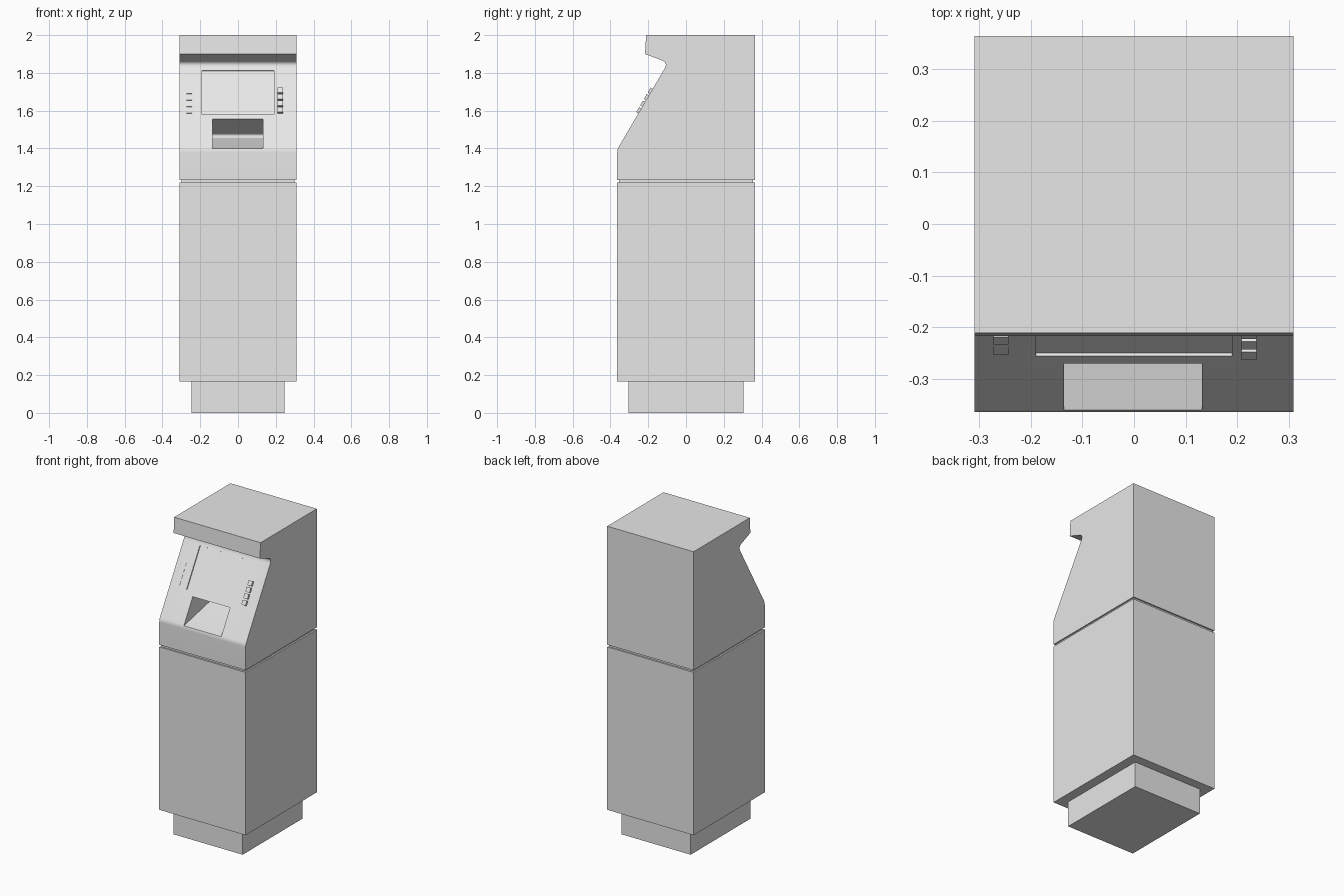
import bpy
import bmesh
from math import radians
from mathutils import Vector

cube = bpy.data.objects.get("Cube")
if cube:
    bpy.data.objects.remove(cube, do_unlink=True)

grey = bpy.data.materials.new("light grey")
grey.use_nodes = True
grey.diffuse_color = (0.8, 0.8, 0.8, 1)
grey.node_tree.nodes["Principled BSDF"].inputs["Base Color"].default_value = (0.8, 0.8, 0.8, 1)

HALF_X, HALF_Y = 0.309, 0.364
BEND = Vector((-HALF_Y, 1.395))      # foot of the sloping panel (y, z)
THROAT = Vector((-0.095, 1.854))     # where the panel meets the hood
SLOPE = (THROAT - BEND).normalized()
NORMAL = Vector((-SLOPE.y, SLOPE.x))


def panel(z, out=0.0):
    """Point on the sloping panel at height z, pushed outwards."""
    return BEND + SLOPE * ((z - BEND.y) / SLOPE.y) + NORMAL * out


def extrude(name, profile, x0, x1):
    """Solid with a (y, z) profile running from x0 to x1."""
    bm = bmesh.new()
    face = bm.faces.new([bm.verts.new((x0, p[0], p[1])) for p in profile])
    moved = bmesh.ops.extrude_face_region(bm, geom=[face])["geom"]
    bmesh.ops.translate(bm, vec=(x1 - x0, 0, 0),
                        verts=[g for g in moved if isinstance(g, bmesh.types.BMVert)])
    bmesh.ops.recalc_face_normals(bm, faces=bm.faces)
    mesh = bpy.data.meshes.new(name)
    bm.to_mesh(mesh)
    bm.free()
    mesh.materials.append(grey)
    obj = bpy.data.objects.new(name, mesh)
    bpy.context.collection.objects.link(obj)
    return obj


def box(name, hx, hy, z0, z1):
    return extrude(name, [(-hy, z0), (hy, z0), (hy, z1), (-hy, z1)], -hx, hx)


def rounded(before, corner, after, size, steps=6):
    """Points of a rounded corner in a profile."""
    c = Vector(corner)
    a = c + (Vector(before) - c).normalized() * size
    b = c + (Vector(after) - c).normalized() * size
    return [a * (1 - t) ** 2 + c * 2 * t * (1 - t) + b * t * t
            for t in (i / steps for i in range(steps + 1))]


def panel_block(name, z0, z1, inner, outer, x0, x1):
    """Block lying on the sloping panel."""
    low, high = panel(z0), panel(z1)
    return extrude(name, [low + NORMAL * inner, high + NORMAL * inner,
                          high + NORMAL * outer, low + NORMAL * outer], x0, x1)


# Plinth, cabinet and the narrow joint under the head
box("plinth", 0.247, 0.305, 0, 0.165)
box("cabinet", HALF_X, HALF_Y, 0.165, 1.219)
box("joint", HALF_X - 0.01, HALF_Y - 0.01, 1.21, 1.24)

# Head with hood, rounded throat and sloping panel
front_foot, lip = (-HALF_Y, 1.233), (-0.217, 1.9)
head = extrude("head", [(HALF_Y, 1.233), (HALF_Y, 2), (-0.211, 2), lip,
                        *rounded(lip, THROAT, BEND, 0.035),
                        *rounded(THROAT, BEND, front_foot, 0.015),
                        front_foot], -HALF_X, HALF_X)

# Screen recess and wedge-shaped tray cut into the panel
tray_front, tray_back = (-0.381, 1.396), (-0.1, 1.457)
tray_top, tray_roof = (-0.305, 1.571), (-0.1, 1.475)
cutters = [
    panel_block("screen_cutter", 1.58, 1.813, -0.007, 0.03, -0.19, 0.19),
    extrude("tray_cutter", [tray_front,
                            *rounded(tray_front, tray_back, tray_roof, 0.008),
                            *rounded(tray_back, tray_roof, tray_top, 0.008),
                            tray_top], -0.135, 0.132),
]
bpy.context.view_layer.objects.active = head
for cutter in cutters:
    cutter.hide_render = True
    cut = head.modifiers.new("cut", "BOOLEAN")
    cut.operation = "DIFFERENCE"
    cut.solver = "EXACT"
    cut.object = cutter
    bpy.ops.object.modifier_apply(modifier=cut.name)
    bpy.data.objects.remove(cutter, do_unlink=True)

bpy.ops.object.select_all(action="DESELECT")
head.select_set(True)
bpy.ops.object.shade_smooth_by_angle(angle=radians(30))

# Button columns: raised on the left, nearly flush on the right
for i in range(4):
    z = 1.586 + 0.0345 * i
    panel_block(f"left_button_{i + 1}", z, z + 0.026, -0.005, 0.013, 0.208, 0.237)
    panel_block(f"right_button_{i + 1}", z, z + 0.026, -0.005, 0.002, -0.272, -0.243)
